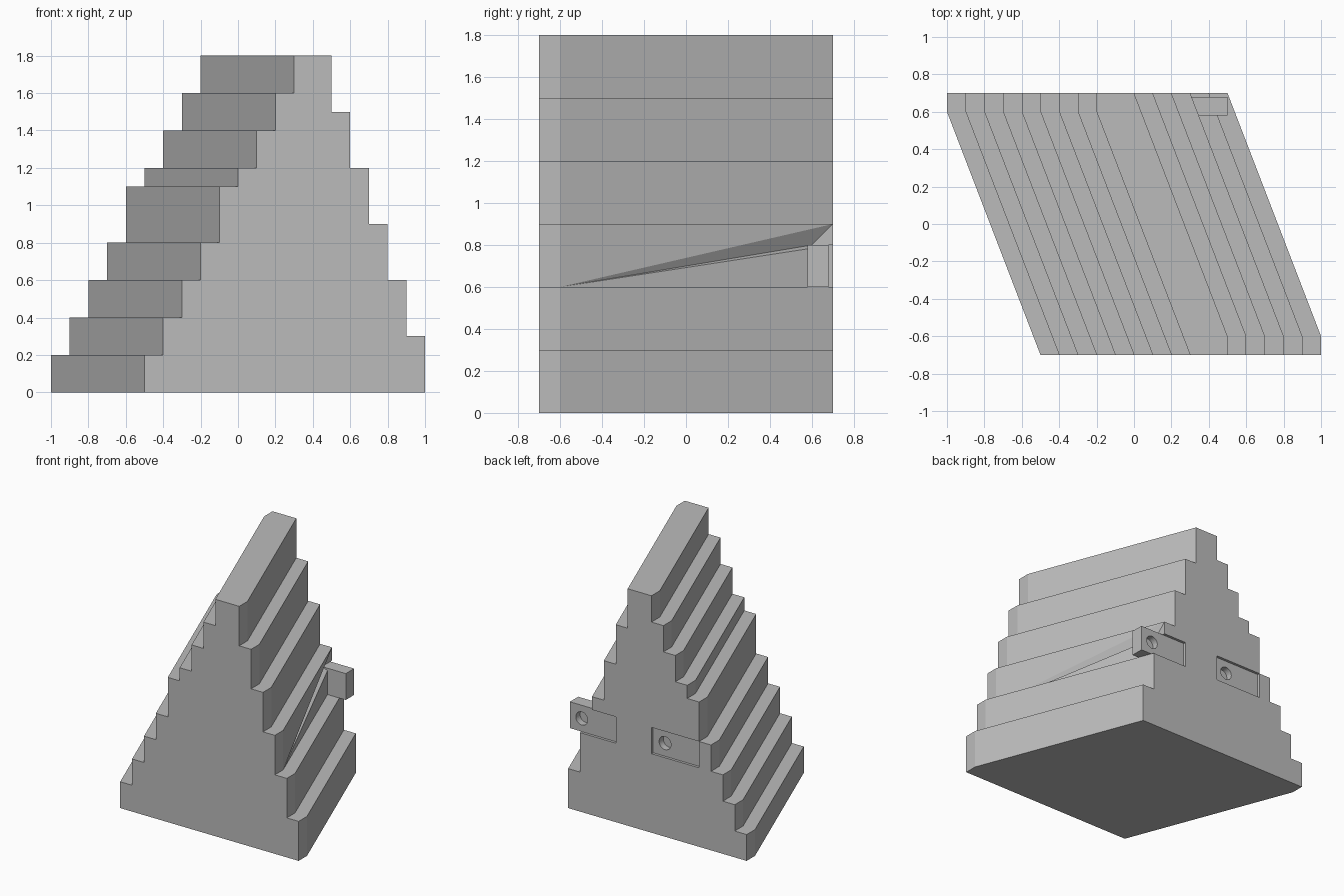
import bpy, bmesh
from mathutils import Matrix, Vector

old = bpy.data.objects.get("Cube")
if old:
    bpy.data.objects.remove(old, do_unlink=True)

GREY = (0.5, 0.5, 0.5, 1)
mat = bpy.data.materials.new("plain grey")
mat.use_nodes = True
mat.diffuse_color = GREY
mat.node_tree.nodes["Principled BSDF"].inputs["Base Color"].default_value = GREY


def finish(bm, name, cutter=False):
    bmesh.ops.recalc_face_normals(bm, faces=bm.faces)
    mesh = bpy.data.meshes.new(name)
    bm.to_mesh(mesh)
    bm.free()
    mesh.materials.append(mat)
    obj = bpy.data.objects.new(name, mesh)
    bpy.context.collection.objects.link(obj)
    if cutter:
        obj.hide_render = True
        obj.hide_set(True)
    return obj


def box(name, low, high, cutter=False):
    low, high = Vector(low), Vector(high)
    bm = bmesh.new()
    bmesh.ops.create_cube(bm, size=1, matrix=Matrix.Translation((low + high) / 2)
                          @ Matrix.Diagonal((*(high - low), 1)))
    return finish(bm, name, cutter)


def pin(name, x):
    # Horizontal cylinder that bores a blind hole from the back
    bm = bmesh.new()
    bmesh.ops.create_cone(bm, cap_ends=True, segments=32, radius1=0.05, radius2=0.05,
                          depth=0.1, matrix=Matrix.Translation((x, 0.68, 0.7))
                          @ Matrix.Rotation(1.5707963, 4, 'X'))
    return finish(bm, name, True)


def cut(obj, cutter):
    mod = obj.modifiers.new(cutter.name, 'BOOLEAN')
    mod.operation, mod.solver, mod.object = 'DIFFERENCE', 'EXACT', cutter


# Stepped profile: each side moves inward 0.1 at the listed heights
right_steps = [0, 0.3, 0.6, 0.9, 1.2, 1.5, 1.8]
left_steps = [0, 0.2, 0.4, 0.6, 0.8, 1.1, 1.2, 1.4, 1.6, 1.8]


def staircase(start, direction, steps):
    points = []
    for i in range(len(steps) - 1):
        x = start + direction * 0.1 * i
        points += [(x, steps[i]), (x, steps[i + 1])]
    return points


left = staircase(-0.5, 1, left_steps)
right = staircase(1, -1, right_steps)

# Sheared body: four sections, each given by y and the shift of either side
sections = [(-0.7, 0, 0), (-0.6, -0.5 / 13, 0),
            (0.6, -0.5, -0.5 * 12 / 13), (0.7, -0.5, -0.5)]
bm = bmesh.new()
rings = []
for y, left_shift, right_shift in sections:
    outline = [(x + right_shift, z) for x, z in right]
    outline += [(x + left_shift, z) for x, z in reversed(left)]
    rings.append([bm.verts.new((x, y, z)) for x, z in outline])
for near, far in zip(rings, rings[1:]):
    for i in range(len(near)):
        j = (i + 1) % len(near)
        bm.faces.new((near[i], near[j], far[j], far[i]))
bm.faces.new(rings[0])
bm.faces.new(rings[-1])
body = finish(bm, "stepped_body")

# Slanted sliver cut into the third step above the tab
bm = bmesh.new()
plane_points = [(0.8, -0.6, 0.6), (0.3, 0.7, 0.9), (0.346, 0.58, 0.8), (0.3, 0.7, 0.8)]
bm.verts.new((0.3, 0.6, 0.8))
for x, y, z in plane_points:
    bm.verts.new((x, y, z))
    bm.verts.new((x + 0.02, y, z))
hull = bmesh.ops.convex_hull(bm, input=bm.verts)
bmesh.ops.delete(bm, geom=[v for v in bm.verts if not v.link_faces], context='VERTS')
cut(body, finish(bm, "sliver_cutter", True))

# Socket recess with its hole, and the slot that holds the tab
cut(body, box("socket_cutter", (-0.6, 0.68, 0.6), (-0.2, 0.8, 0.8), True))
cut(body, pin("socket_hole_cutter", -0.3))
cut(body, box("tab_slot_cutter", (0.1, 0.58, 0.6), (0.39, 0.8, 0.8), True))

# Connecting tab with its hole
tab = box("connecting_tab", (0.1, 0.58, 0.6), (0.5, 0.68, 0.8))
cut(tab, pin("tab_hole_cutter", 0.4))
